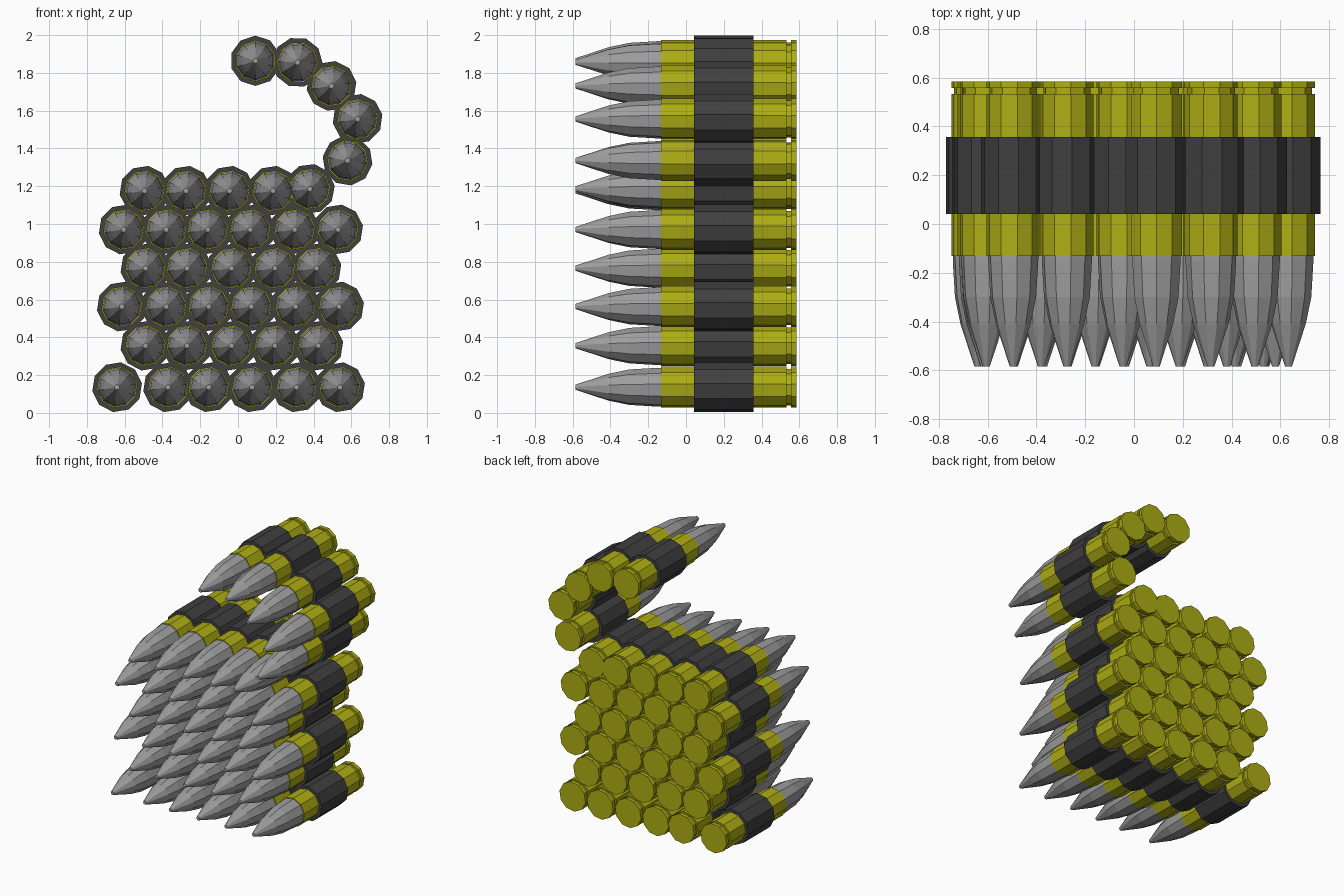
import bpy, bmesh, math

if "Cube" in bpy.data.objects:
    bpy.data.objects.remove(bpy.data.objects["Cube"])

SIDES = 10


def material(name, rgb):
    m = bpy.data.materials.new(name)
    m.diffuse_color = (*rgb, 1)
    m.use_nodes = True
    m.node_tree.nodes["Principled BSDF"].inputs["Base Color"].default_value = m.diffuse_color
    return m


brass = material("brass", (0.42, 0.42, 0.007))
steel = material("grey steel", (0.34, 0.34, 0.34))
dark = material("dark link metal", (0.05, 0.05, 0.05))


def lathe(name, profile, mat):
    """Closed ten-sided solid turned around the y axis from (y, radius) pairs."""
    bm = bmesh.new()
    rings = []
    for y, r in profile:
        rings.append([bm.verts.new((r * math.sin(2 * math.pi * i / SIDES), y,
                                    r * math.cos(2 * math.pi * i / SIDES)))
                      for i in range(SIDES)])
    for a, b in zip(rings, rings[1:]):
        for i in range(SIDES):
            j = (i + 1) % SIDES
            bm.faces.new((a[i], a[j], b[j], b[i]))
    bm.faces.new(rings[0])
    bm.faces.new(rings[-1])
    bmesh.ops.recalc_face_normals(bm, faces=bm.faces)
    mesh = bpy.data.meshes.new(name)
    bm.to_mesh(mesh)
    bm.free()
    mesh.materials.append(mat)
    return mesh


# The three parts of one round
parts = [
    lathe("bullet", [(-0.585, 0.014), (-0.41, 0.072), (-0.30, 0.095),
                     (-0.15, 0.104), (-0.13, 0.104)], steel),
    # Case with a short mouth, an extraction groove and a rim
    lathe("case", [(-0.145, 0.100), (-0.132, 0.100), (-0.132, 0.110), (0.533, 0.110),
                   (0.533, 0.098), (0.557, 0.098), (0.557, 0.110), (0.585, 0.110)], brass),
    lathe("belt_link", [(0.042, 0.133), (0.357, 0.133)], dark),
]

# Folded belt: rows of rounds (height, x positions)
rows = [
    (0.14, (-0.64, -0.37, -0.155, 0.075, 0.31, 0.54)),
    (0.36, (-0.49, -0.27, -0.035, 0.195, 0.425)),
    (0.567, (-0.615, -0.38, -0.155, 0.07, 0.305, 0.535)),
    (0.77, (-0.49, -0.27, -0.035, 0.195, 0.415)),
    (0.975, (-0.605, -0.38, -0.16, 0.065, 0.30, 0.53)),
    (1.18, (-0.495, -0.275, -0.045, 0.185)),
]
rounds = [(x, z, 9) for z, xs in rows for x in xs]

# Free end curling over the stack (x, z, turn in degrees)
rounds += [(0.38, 1.19, -25), (0.58, 1.34, -45), (0.633, 1.56, 80),
           (0.495, 1.735, 45), (0.315, 1.86, 20), (0.092, 1.868, 0)]

for n, (x, z, turn) in enumerate(rounds, 1):
    for mesh in parts:
        ob = bpy.data.objects.new(f"{mesh.name}_{n:02d}", mesh)
        ob.location = (x, 0, z - 0.004)
        ob.rotation_euler = (0, math.radians(turn), 0)
        bpy.context.collection.objects.link(ob)
